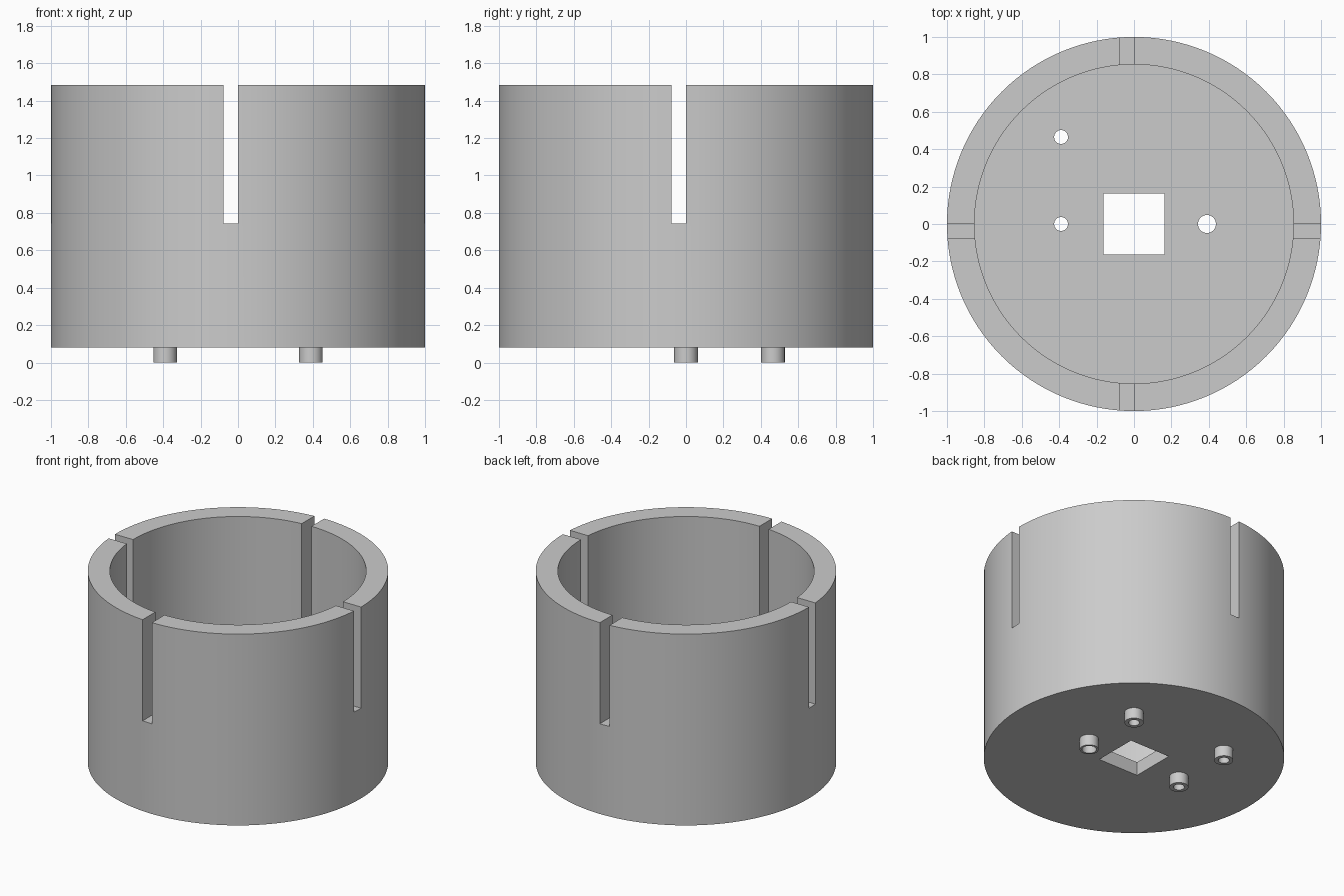
import bpy, bmesh, math
from mathutils import Matrix, Vector

cube = bpy.data.objects.get("Cube")
if cube:
    bpy.data.objects.remove(cube, do_unlink=True)

HEIGHT, BASE, FLOOR = 1.485, 0.08, 0.18
OUTER, INNER = 1.0, 0.853
SLOT_WIDTH, SLOT_BOTTOM = 0.077, 0.742

grey = bpy.data.materials.new("plain grey")
grey.use_nodes = True
grey.diffuse_color = (0.6, 0.6, 0.6, 1)
grey.node_tree.nodes["Principled BSDF"].inputs["Base Color"].default_value = (0.6, 0.6, 0.6, 1)


def add_object(name, bm):
    bmesh.ops.recalc_face_normals(bm, faces=bm.faces)
    mesh = bpy.data.meshes.new(name)
    bm.to_mesh(mesh)
    bm.free()
    mesh.materials.append(grey)
    obj = bpy.data.objects.new(name, mesh)
    bpy.context.collection.objects.link(obj)
    return obj


def cylinder(name, x, y, radius, low, high, sides):
    bm = bmesh.new()
    bmesh.ops.create_cone(bm, cap_ends=True, segments=sides, radius1=radius, radius2=radius,
                          depth=high - low,
                          matrix=Matrix.Translation((x, y, (low + high) / 2)))
    return add_object(name, bm)


def box(name, low, high):
    low, high = Vector(low), Vector(high)
    bm = bmesh.new()
    bmesh.ops.create_cube(bm, size=1, matrix=Matrix.Translation((low + high) / 2)
                          @ Matrix.Diagonal((*(high - low), 1)))
    return add_object(name, bm)


def cut(target, cutter):
    cutter.hide_render = True
    bpy.ops.object.select_all(action="DESELECT")
    bpy.context.view_layer.objects.active = target
    target.select_set(True)
    mod = target.modifiers.new("cut", "BOOLEAN")
    mod.operation = "DIFFERENCE"
    mod.solver = "EXACT"
    mod.object = cutter
    bpy.ops.object.modifier_apply(modifier=mod.name)
    bpy.data.objects.remove(cutter, do_unlink=True)


# Round cup, hollowed down to its floor
cup = cylinder("cup_body", 0, 0, OUTER, BASE, HEIGHT, 128)
cut(cup, cylinder("hollow_cutter", 0, 0, INNER, FLOOR, 2, 128))

# Four slots in the rim, from two crossing cutters
cut(cup, box("front_back_slots", (-SLOT_WIDTH, -2, SLOT_BOTTOM), (0, 2, 2)))
cut(cup, box("side_slots", (-2, -SLOT_WIDTH, SLOT_BOTTOM), (2, 0, 2)))

# Square opening in the floor
cut(cup, box("square_cutter", (-0.164, -0.164, -1), (0.164, 0.164, 0.4)))

# Hollow pegs under the floor: name, x, y, hole radius, top of hole
pegs = [("peg_front_right", -0.39, 0, 0.037, 0.4),
        ("peg_back_right", -0.39, 0.465, 0.037, 0.4),
        ("peg_front_left", 0.39, 0, 0.048, 0.4),
        ("peg_back_left", 0.39, 0.465, 0.037, 0.12)]
parts = [cup]
for name, x, y, radius, top in pegs:
    peg = cylinder(name, x, y, 0.063, 0, BASE, 48)
    for target in (peg, cup):
        cut(target, cylinder("hole_cutter", x, y, radius, -0.1, top, 48))
    parts.append(peg)

# Smooth the round walls and keep the rims sharp
bpy.ops.object.select_all(action="DESELECT")
for obj in parts:
    obj.select_set(True)
bpy.context.view_layer.objects.active = cup
bpy.ops.object.shade_smooth_by_angle(angle=math.radians(30))
